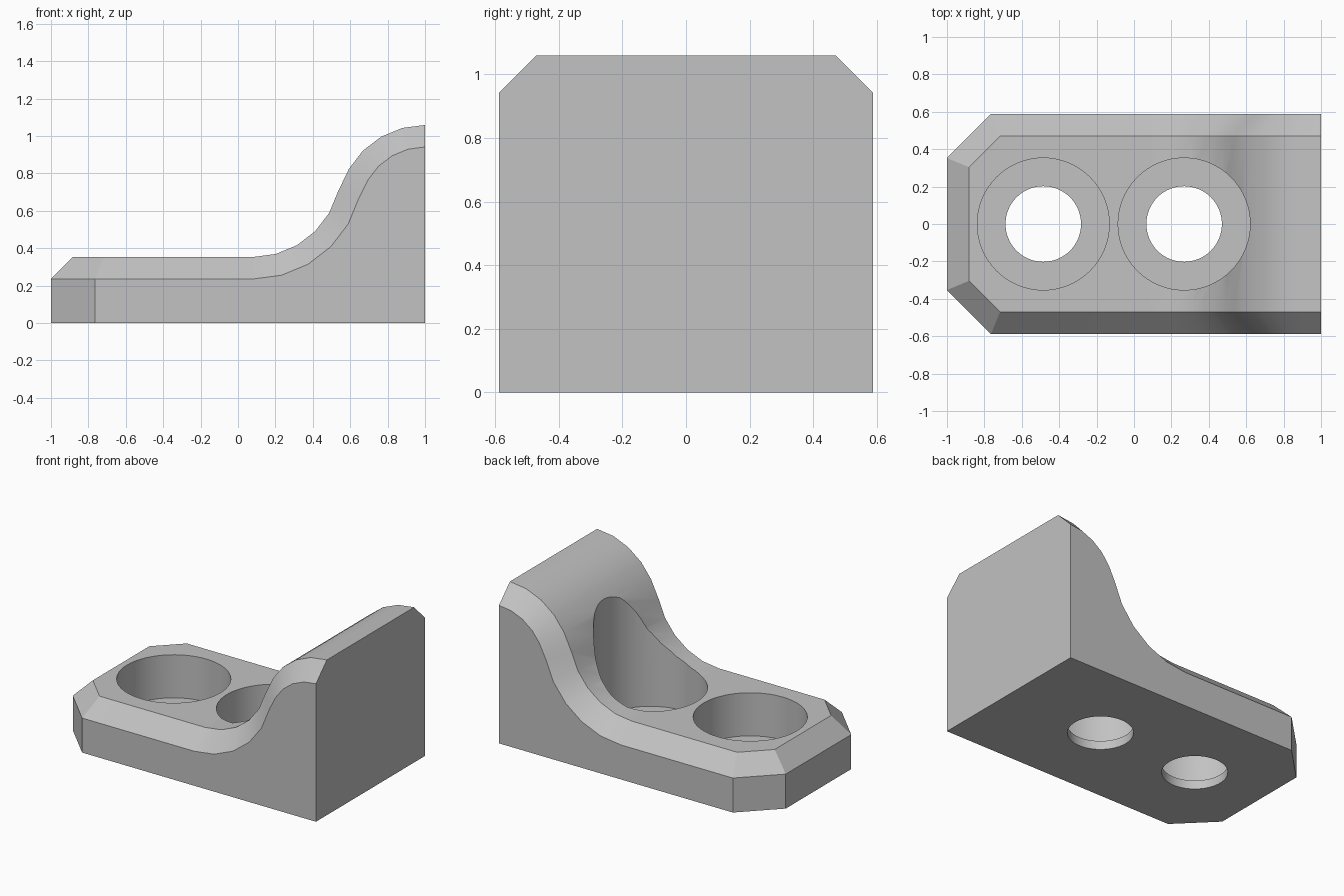
import bpy
import bmesh
from math import sin, cos, radians

cube = bpy.data.objects.get("Cube")
if cube:
    bpy.data.objects.remove(cube, do_unlink=True)

HALF_WIDTH, BASE_TOP, CHAMFER = 0.588, 0.353, 0.1176
RADIUS, SWEEP, STEPS = 0.47, 75, 5
CURVE_START, HEIGHT = 0.08, 1.059

grey = bpy.data.materials.new("plain grey")
grey.use_nodes = True
grey.diffuse_color = (0.54, 0.54, 0.54, 1)
grey.node_tree.nodes["Principled BSDF"].inputs["Base Color"].default_value = grey.diffuse_color


def side_curve(inset):
    """S-shaped (x, z) run from the flat base up to the top, offset by inset."""
    concave, convex = RADIUS + inset, RADIUS - inset
    angles = [radians(SWEEP * i / STEPS) for i in range(STEPS + 1)]
    pts = [(CURVE_START + concave * sin(a), BASE_TOP + RADIUS - concave * cos(a)) for a in angles]
    pts += [(1 - convex * sin(a), HEIGHT - RADIUS + convex * cos(a)) for a in reversed(angles[:-1])]
    return pts


# Bracket body: flat foot with cut corners sweeping up to a tall end
bm = bmesh.new()
rim_z = BASE_TOP - CHAMFER
halves = []
for s in (1, -1):
    def vert(x, y, z):
        return bm.verts.new((x, s * y, z))

    floor = [vert(-1, 0.353, 0), vert(-0.765, HALF_WIDTH, 0), vert(1, HALF_WIDTH, 0)]
    rim = [vert(-1, 0.353, rim_z), vert(-0.765, HALF_WIDTH, rim_z)]
    rim += [vert(x, HALF_WIDTH, z) for x, z in side_curve(CHAMFER)]
    top = [vert(-1 + CHAMFER, 0.304, BASE_TOP), vert(-0.716, HALF_WIDTH - CHAMFER, BASE_TOP)]
    top += [vert(x, HALF_WIDTH - CHAMFER, z) for x, z in side_curve(0)]
    bm.faces.new((floor[0], floor[1], rim[1], rim[0]))
    bm.faces.new([floor[1], floor[2]] + rim[:0:-1])
    for i in range(len(rim) - 1):
        bm.faces.new((rim[i], rim[i + 1], top[i + 1], top[i]))
    halves.append((floor, rim, top))

(fl, rl, tl), (fr, rr, tr) = halves
for i in range(len(tl) - 1):
    bm.faces.new((tl[i], tl[i + 1], tr[i + 1], tr[i]))
bm.faces.new((fl[0], rl[0], rr[0], fr[0]))
bm.faces.new((rl[0], tl[0], tr[0], rr[0]))
bm.faces.new(fl + fr[::-1])
bm.faces.new((fl[2], rl[-1], tl[-1], tr[-1], rr[-1], fr[2]))
bmesh.ops.recalc_face_normals(bm, faces=bm.faces)
mesh = bpy.data.meshes.new("bracket_body")
bm.to_mesh(mesh)
bm.free()
body = bpy.data.objects.new("bracket_body", mesh)
bpy.context.collection.objects.link(body)
mesh.materials.append(grey)


# Screw holes: wide counterbore above a narrow through hole
def drill(x, radius, bottom, top):
    bpy.ops.mesh.primitive_cylinder_add(vertices=64, radius=radius, depth=top - bottom,
                                        location=(x, 0, (top + bottom) / 2))
    cutter = bpy.context.object
    cutter.name = "hole_cutter"
    cutter.hide_render = True
    cutter.data.materials.append(grey)
    mod = body.modifiers.new("drill", "BOOLEAN")
    mod.operation, mod.solver, mod.object = "DIFFERENCE", "EXACT", cutter
    bpy.ops.object.select_all(action="DESELECT")
    bpy.context.view_layer.objects.active = body
    body.select_set(True)
    bpy.ops.object.modifier_apply(modifier=mod.name)
    bpy.data.objects.remove(cutter, do_unlink=True)


for hole_x in (-0.485, 0.268):
    drill(hole_x, 0.353, 0.059, 1.5)
    drill(hole_x, 0.202, -0.2, 0.2)

# Smooth curves, crisp edges
bpy.ops.object.shade_smooth_by_angle(angle=radians(30))
weighted = body.modifiers.new("weighted_normals", "WEIGHTED_NORMAL")
weighted.keep_sharp = True
